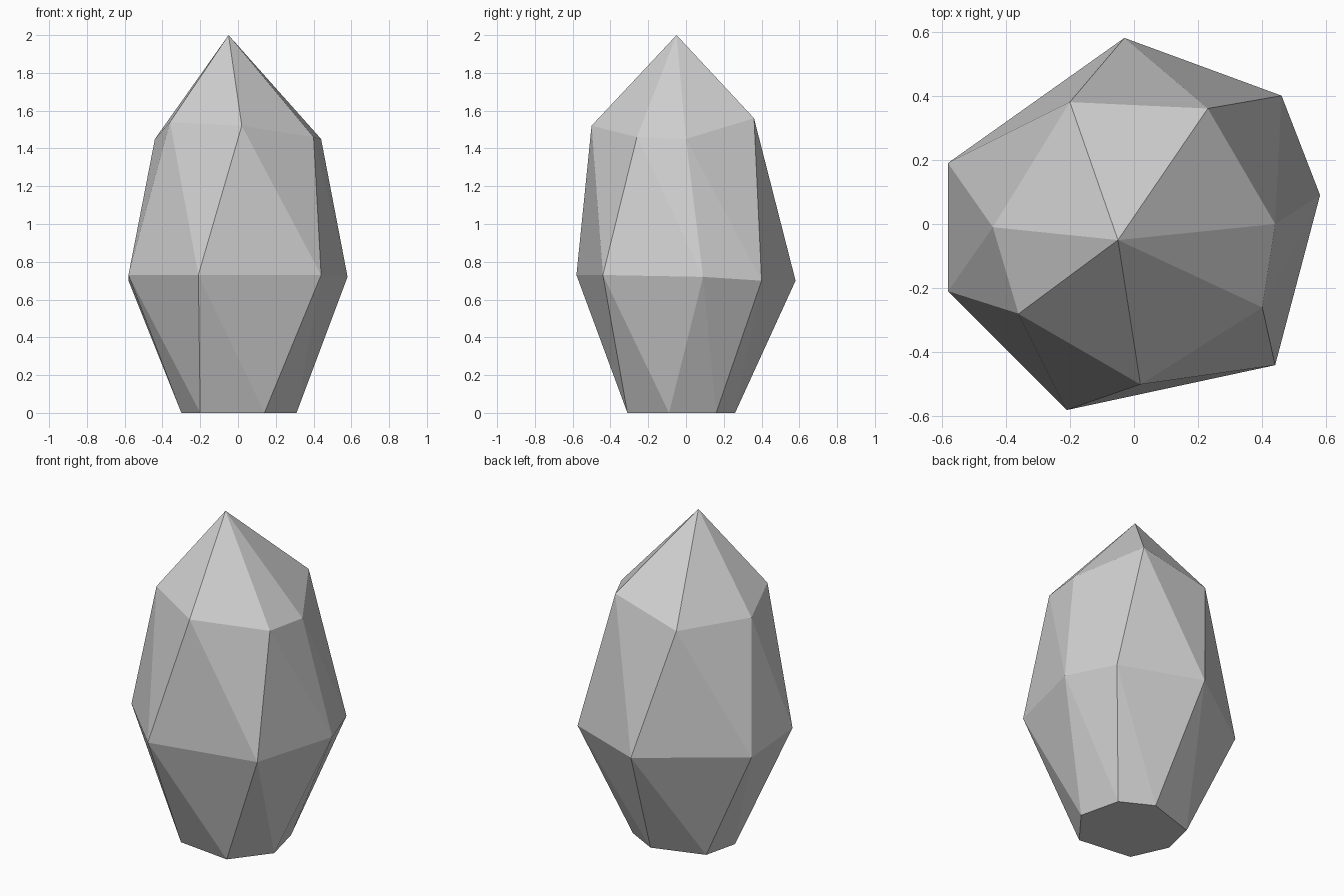
import bpy
import bmesh

default_cube = bpy.data.objects.get("Cube")
if default_cube:
    bpy.data.objects.remove(default_cube, do_unlink=True)

# Uneven seven-sided rings, counter-clockwise, each offset half a step from the next
BASE = [(0.14, -0.31, 0), (0.31, -0.09, 0), (0.25, 0.16, 0), (0.06, 0.26, 0),
        (-0.25, 0.16, 0), (-0.3, -0.05, 0), (-0.2, -0.27, 0)]
GIRDLE = [(-0.21, -0.58, 0.73), (0.44, -0.44, 0.73), (0.58, 0.09, 0.72), (0.46, 0.4, 0.7),
          (-0.03, 0.58, 0.7), (-0.58, 0.19, 0.7), (-0.58, -0.21, 0.73)]
SHOULDER = [(0.02, -0.5, 1.52), (0.4, -0.26, 1.46), (0.44, 0, 1.45), (0.23, 0.36, 1.56),
            (-0.2, 0.38, 1.45), (-0.44, -0.01, 1.45), (-0.36, -0.28, 1.54)]
APEX = (-0.05, -0.05, 2)


def add_ring(bm, points):
    return [bm.verts.new(p) for p in points]


def zigzag(bm, narrow, wide):
    """Join two rings with alternating triangles."""
    count = len(narrow)
    for i in range(count):
        j = (i + 1) % count
        bm.faces.new((wide[i], wide[j], narrow[i]))
        bm.faces.new((narrow[i], wide[j], narrow[j]))


# Faceted stone body
bm = bmesh.new()
base = add_ring(bm, BASE)
girdle = add_ring(bm, GIRDLE)
shoulder = add_ring(bm, SHOULDER)
apex = bm.verts.new(APEX)

bm.faces.new(base)
zigzag(bm, base, girdle)
zigzag(bm, shoulder, girdle)

# Pointed crown
for a, b in zip(shoulder, shoulder[1:] + shoulder[:1]):
    bm.faces.new((a, b, apex))

bmesh.ops.recalc_face_normals(bm, faces=bm.faces)
mesh = bpy.data.meshes.new("faceted_stone")
bm.to_mesh(mesh)
bm.free()

# Plain grey stone colour
grey = bpy.data.materials.new("stone_grey")
grey.use_nodes = True
colour = (0.63, 0.63, 0.63, 1)
grey.diffuse_color = colour
grey.node_tree.nodes["Principled BSDF"].inputs["Base Color"].default_value = colour
mesh.materials.append(grey)

stone = bpy.data.objects.new("faceted_stone", mesh)
bpy.context.collection.objects.link(stone)
